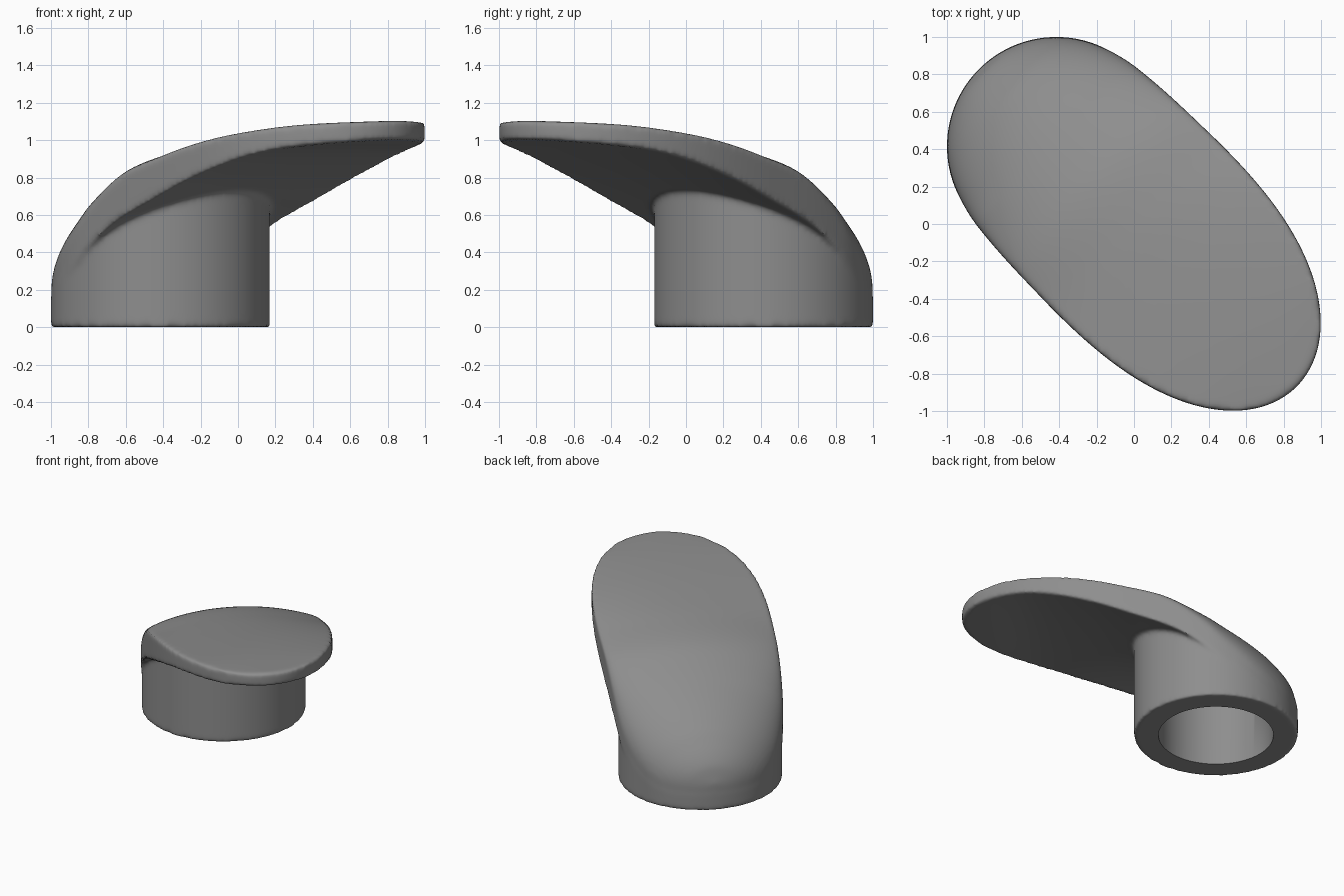
import bpy, bmesh, math

if "Cube" in bpy.data.objects:
    bpy.data.objects.remove(bpy.data.objects["Cube"])

# Work in (u, v): u runs along the lever towards its tip, v runs across it
S = math.sqrt(0.5)
CU, R, TIP = -0.587, 0.585, 1.23      # stem centre, stem radius, lever tip


def curve(pts):
    """Smooth interpolation through (u, value) points."""
    n = len(pts)
    m = []
    for i in range(n):
        a, b = pts[max(i - 1, 0)], pts[min(i + 1, n - 1)]
        m.append((b[1] - a[1]) / (b[0] - a[0]))

    def f(u):
        u = min(max(u, pts[0][0]), pts[-1][0])
        i = max(k for k in range(n - 1) if pts[k][0] <= u)
        (a, p), (b, q) = pts[i], pts[i + 1]
        h = b - a
        t = (u - a) / h
        return ((2*t**3 - 3*t*t + 1) * p + (t**3 - 2*t*t + t) * h * m[i]
                + (3*t*t - 2*t**3) * q + (t**3 - t*t) * h * m[i + 1])
    return f


# Lever profiles: crest line, side edge of the top, underside, waist width
crest = curve([(-1.172, .2), (-1.13, .34), (-1.0, .505), (-.9, .59), (-.8, .66), (-.7, .72),
               (-.5, .83), (-.3, .92), (0, .985), (.3, 1.03), (.6, 1.065), (.9, 1.09), (TIP, 1.105)])
edge = curve([(-1.172, .17), (-1.0, .2), (-.72, .41), (-.53, .6), (-.37, .735), (-.22, .825),
              (.1, .93), (.33, .99), (.566, 1.035), (.9, 1.08), (TIP, 1.10)])
under = curve([(-1.172, .08), (-1.0, .11), (-.72, .28), (-.37, .53), (0, .69),
               (.25, .79), (.566, .895), (.8, .95), (TIP, 1.005)])
waist = curve([(-.8, .544), (-.7, .577), (CU, .6), (-.35, .62), (0, .63)])


def disc(r):
    return lambda u: math.sqrt(max(r * r - (u - CU) ** 2, 4e-6))


def lever_width(u):
    if u < -.8:
        return disc(R - .002)(u)
    if u < 0:
        return waist(u)
    return max(.63 * math.sqrt(max(1 - (u / TIP) ** 2.5, 0)), .002)


def across(u, v):
    return min(abs(v) / lever_width(u), 1)


def top(u, v):
    """Gentle crown at the tip turning into a rounded dome over the stem."""
    t = across(u, v)
    k = min(max(-u / .6, 0), 1)
    drop = (1 - k) * t * t + k * (1 - math.sqrt(1 - t * t))
    return crest(u) + (edge(u) - crest(u)) * drop


def bottom(u, v):
    t = across(u, v)
    return under(u) + .04 * (1 - t * t) * max(1 - max(u, 0), 0)


def solid(name, u0, u1, width, hi, lo, nu=80, nv=40):
    """Closed solid between two height functions over a plan outline."""
    bm = bmesh.new()
    layers = []
    for h in (hi, lo):
        rows = []
        for i in range(nu + 1):
            u = (u0 + u1) / 2 - (u1 - u0) / 2 * math.cos(math.pi * i / nu)
            w = width(u)
            row = []
            for j in range(nv + 1):
                v = -w * math.cos(math.pi * j / nv)
                row.append(bm.verts.new(((u + v) * S, (v - u) * S, h(u, v))))
            rows.append(row)
        for i in range(nu):
            for j in range(nv):
                bm.faces.new((rows[i][j], rows[i+1][j], rows[i+1][j+1], rows[i][j+1]))
        layers.append(rows)
    a, b = layers
    for i in range(nu):
        for j in (0, nv):
            bm.faces.new((a[i][j], a[i+1][j], b[i+1][j], b[i][j]))
    for j in range(nv):
        for i in (0, nu):
            bm.faces.new((a[i][j], a[i][j+1], b[i][j+1], b[i][j]))
    bmesh.ops.recalc_face_normals(bm, faces=bm.faces)
    me = bpy.data.meshes.new(name)
    bm.to_mesh(me)
    bm.free()
    ob = bpy.data.objects.new(name, me)
    bpy.context.collection.objects.link(ob)
    return ob


def modify(ob, kind, **props):
    mod = ob.modifiers.new(kind.lower(), kind)
    for k, val in props.items():
        setattr(mod, k, val)
    bpy.context.view_layer.objects.active = ob
    bpy.ops.object.modifier_apply(modifier=mod.name)


def combine(ob, other, operation):
    modify(ob, 'BOOLEAN', object=other, operation=operation, solver='EXACT')
    bpy.data.objects.remove(other)


# Lever blade and round stem fused with soft edges
handle = solid("lever_handle", CU - R + .002, TIP, lever_width, top, bottom)
stem = solid("stem", CU - R, CU + R, disc(R),
             lambda u, v: (top(u, v) + bottom(u, v)) / 2, lambda u, v: 0)
combine(handle, stem, 'UNION')
modify(handle, 'REMESH', mode='VOXEL', voxel_size=.014)
modify(handle, 'SMOOTH', factor=.5, iterations=12)

# Socket hollowed out of the stem from below
socket = solid("socket_cutter", CU - .41, CU + .41, disc(.41),
               lambda u, v: top(u, v) - .17, lambda u, v: -.1)
combine(handle, socket, 'DIFFERENCE')

# Dark grey finish
grey = bpy.data.materials.new("dark_grey")
grey.diffuse_color = (.27, .27, .27, 1)
grey.use_nodes = True
grey.node_tree.nodes["Principled BSDF"].inputs["Base Color"].default_value = grey.diffuse_color
handle.data.materials.clear()
handle.data.materials.append(grey)

bpy.ops.object.select_all(action='DESELECT')
handle.select_set(True)
bpy.context.view_layer.objects.active = handle
bpy.ops.object.shade_smooth_by_angle(angle=math.radians(50))
